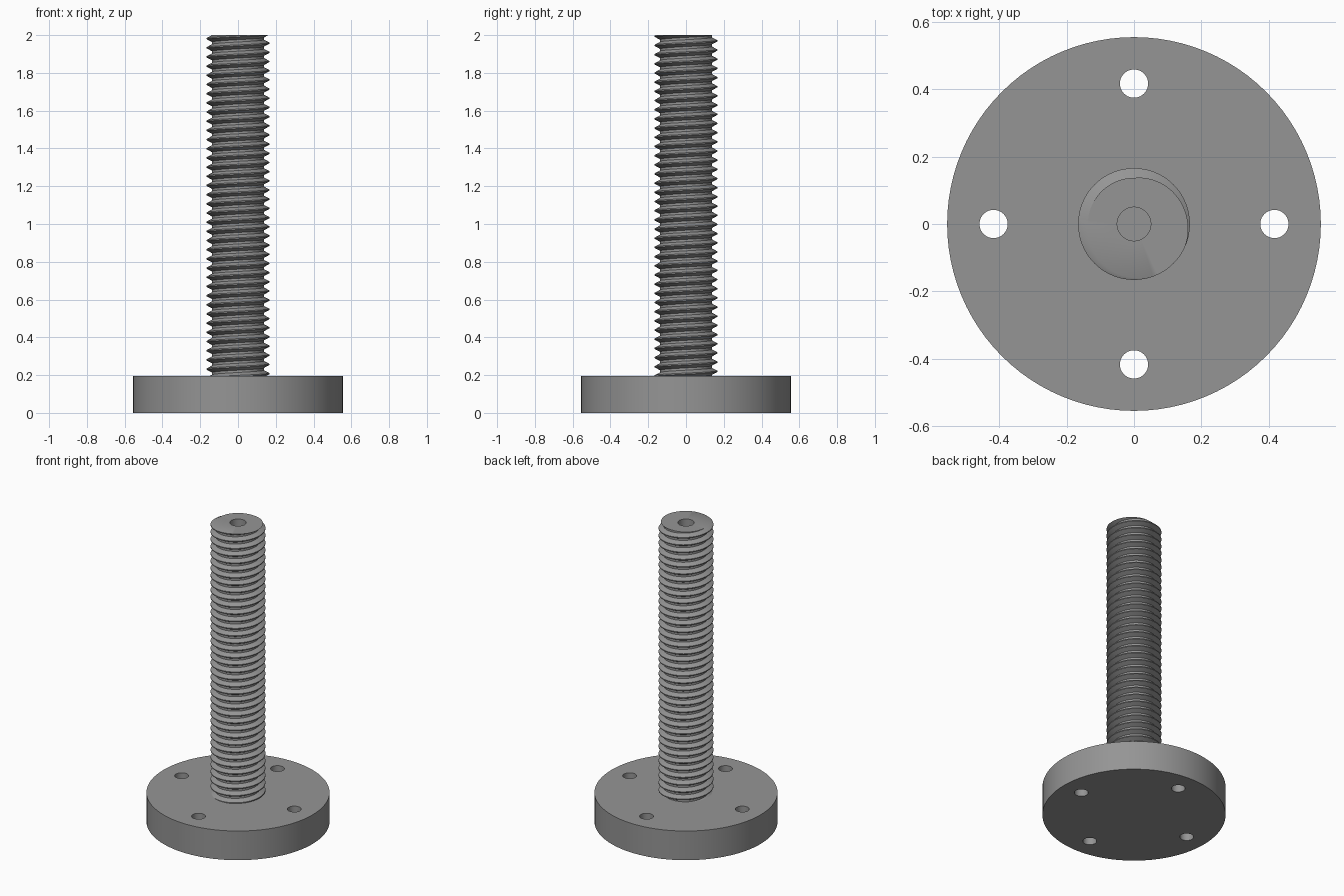
import bpy, bmesh, math

if "Cube" in bpy.data.objects:
    bpy.data.objects.remove(bpy.data.objects["Cube"])

# Main dimensions
BASE_R, BASE_H = 0.555, 0.195
ROD_R, ROOT_R, PITCH, TOP = 0.166, 0.137, 0.0486, 2.0
BORE_R, BORE_DEPTH = 0.05, 0.28
N = 72

grey = bpy.data.materials.new("steel_grey")
grey.diffuse_color = (0.3, 0.3, 0.3, 1)
grey.use_nodes = True
grey.node_tree.nodes["Principled BSDF"].inputs["Base Color"].default_value = grey.diffuse_color


def finish(obj):
    obj.data.materials.clear()
    obj.data.materials.append(grey)
    bpy.ops.object.select_all(action='DESELECT')
    bpy.context.view_layer.objects.active = obj
    obj.select_set(True)
    bpy.ops.object.shade_smooth_by_angle(angle=math.radians(30))


def cylinder(name, r, z0, z1, x=0, y=0, sides=96):
    bpy.ops.mesh.primitive_cylinder_add(vertices=sides, radius=r, depth=z1 - z0,
                                        location=(x, y, (z0 + z1) / 2))
    obj = bpy.context.object
    obj.name = name
    return obj


# Round base flange with four through holes
base = cylinder("base_flange", BASE_R, 0, BASE_H)
for i in range(4):
    a = i * math.pi / 2
    cutter = cylinder("hole_cutter", 0.042, -0.1, BASE_H + 0.1,
                      0.417 * math.cos(a), 0.417 * math.sin(a), 40)
    cutter.hide_render = True
    mod = base.modifiers.new("hole", 'BOOLEAN')
    mod.operation, mod.solver, mod.object = 'DIFFERENCE', 'EXACT', cutter
    bpy.context.view_layer.objects.active = base
    bpy.ops.object.modifier_apply(modifier=mod.name)
    bpy.data.objects.remove(cutter)
finish(base)

# Thread profile over one pitch: flat crest, flank, flat root, flank
KNOTS = [-1 / 16, 1 / 16, 3 / 8, 5 / 8]


def thread_radius(phase):
    d = abs((phase + 0.5) % 1 - 0.5)          # distance from the crest centre
    t = min(max((d - 1 / 16) / (3 / 8 - 1 / 16), 0), 1)
    return ROD_R + (ROOT_R - ROD_R) * t


# Threaded rod: helical rows cut flat at both ends, then a blind bore
bm = bmesh.new()
CREST = -1 / 8                                # crest direction at the top, in turns
rows = []


def add_row(point):
    row = []
    for j in range(N + 1):
        r, z = point(j / N)
        a = 2 * math.pi * j / N
        row.append(bm.verts.new((r * math.cos(a), r * math.sin(a), z)))
    rows.append(row)


turns = int((TOP - BASE_H) / PITCH) + 3
for t in range(-turns, 3):
    for k in KNOTS:
        def helix(u, p=t + k):
            z = min(max(TOP + PITCH * (p + u - CREST), BASE_H), TOP)
            return thread_radius((z - TOP) / PITCH - u + CREST), z
        add_row(helix)
add_row(lambda u: (BORE_R, TOP))
add_row(lambda u: (BORE_R, TOP - BORE_DEPTH))

for lo, hi in zip(rows, rows[1:]):
    for j in range(N):
        bm.faces.new((lo[j], lo[j + 1], hi[j + 1], hi[j]))
bmesh.ops.remove_doubles(bm, verts=bm.verts, dist=1e-5)
bmesh.ops.holes_fill(bm, edges=[e for e in bm.edges if e.is_boundary], sides=0)
bmesh.ops.recalc_face_normals(bm, faces=bm.faces)
mesh = bpy.data.meshes.new("threaded_rod")
bm.to_mesh(mesh)
bm.free()
rod = bpy.data.objects.new("threaded_rod", mesh)
bpy.context.collection.objects.link(rod)
finish(rod)
